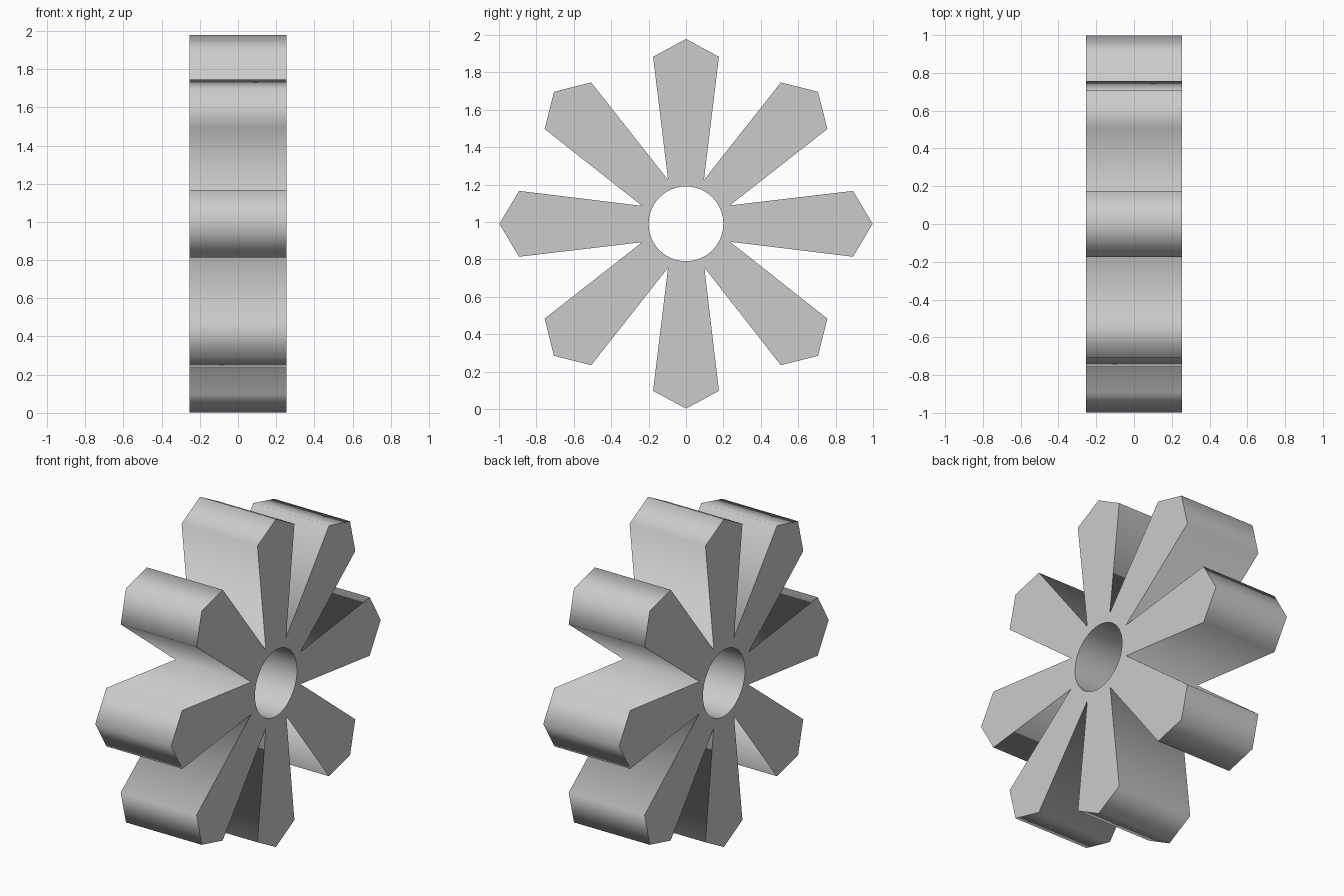
import bpy, bmesh
from math import sin, cos, pi
from mathutils import Matrix, Vector

if "Cube" in bpy.data.objects:
    bpy.data.objects.remove(bpy.data.objects["Cube"])

CENTRE_Z = 0.99
HALF_WIDTH = 0.253
BLADES = 8

# Star outline in (y, z): notch, shoulder, tip, shoulder for each blade
outline = []
for k in range(BLADES):
    rot = Matrix.Rotation(-k * 2 * pi / BLADES, 2)
    tip = 0.988 if k % 4 == 0 else 0.998
    for p in ((-0.096, 0.235), (-0.176, 0.893), (0, tip), (0.176, 0.893)):
        outline.append(rot @ Vector(p))
    # second notch point gives the flat floor between neighbouring blades
    outline.append(rot @ Vector((0.096, 0.235)))

# Merge the neighbouring notch points into one valley
merged = []
for p in outline:
    if not any((p - q).length < 0.03 for q in merged):
        merged.append(p)

# Round axle hole
hole = [Vector((0.2 * cos(2 * pi * i / 48), 0.2 * sin(2 * pi * i / 48))) for i in range(48)]

bm = bmesh.new()
edges = []
for loop in (merged, hole):
    vs = [bm.verts.new((-HALF_WIDTH, p.x, p.y + CENTRE_Z)) for p in loop]
    edges += [bm.edges.new((vs[i], vs[(i + 1) % len(vs)])) for i in range(len(vs))]

# Fill the flat side and extrude across the width
bmesh.ops.triangle_fill(bm, edges=edges, use_beauty=True, normal=(-1, 0, 0))
ext = bmesh.ops.extrude_face_region(bm, geom=bm.faces[:], use_keep_orig=True)
new_verts = [g for g in ext["geom"] if isinstance(g, bmesh.types.BMVert)]
bmesh.ops.translate(bm, verts=new_verts, vec=(2 * HALF_WIDTH, 0, 0))
bmesh.ops.recalc_face_normals(bm, faces=bm.faces[:])

# Smooth walls, sharp rims where walls meet the flat sides
for f in bm.faces:
    f.smooth = True
for e in bm.edges:
    caps = [abs(f.normal.x) > 0.5 for f in e.link_faces]
    e.smooth = all(caps) or not any(caps)

mesh = bpy.data.meshes.new("paddle_wheel")
bm.to_mesh(mesh)
bm.free()
wheel = bpy.data.objects.new("paddle_wheel", mesh)
bpy.context.collection.objects.link(wheel)
